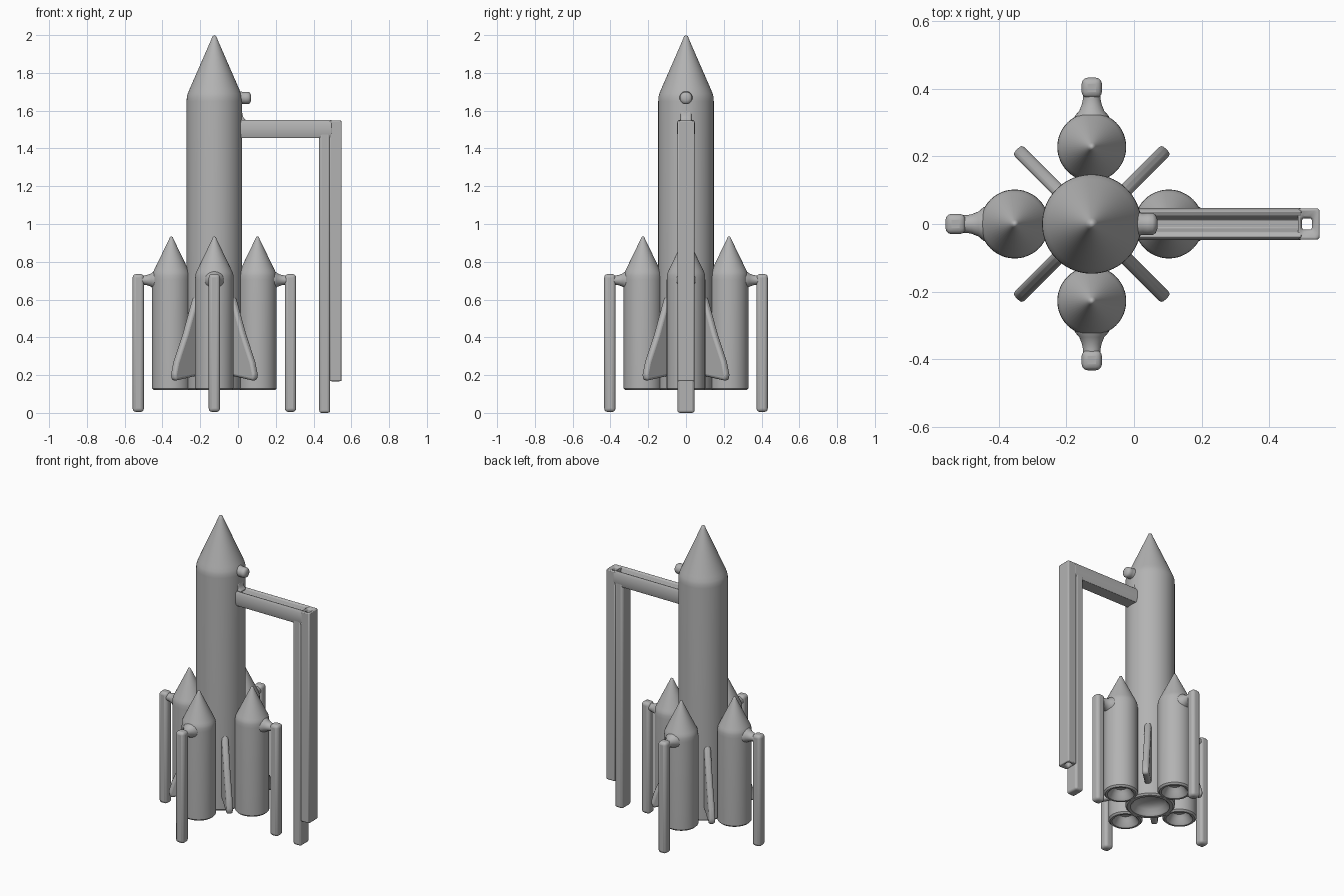
import bpy, bmesh, math
from mathutils import Matrix, Vector

if "Cube" in bpy.data.objects:
    bpy.data.objects.remove(bpy.data.objects["Cube"])

CX = -0.125  # rocket axis

# Mid-grey finish shared by every part
grey = bpy.data.materials.new("mid_grey")
grey.diffuse_color = (0.45, 0.45, 0.45, 1)
grey.use_nodes = True
grey.node_tree.nodes["Principled BSDF"].inputs["Base Color"].default_value = grey.diffuse_color


def finish(name, bm, bevel=0.0, segs=3, angle=40):
    bmesh.ops.remove_doubles(bm, verts=bm.verts, dist=1e-5)
    bmesh.ops.recalc_face_normals(bm, faces=bm.faces)
    me = bpy.data.meshes.new(name)
    bm.to_mesh(me)
    bm.free()
    me.materials.append(grey)
    ob = bpy.data.objects.new(name, me)
    bpy.context.collection.objects.link(ob)
    if bevel:
        m = ob.modifiers.new("bevel", 'BEVEL')
        m.width, m.segments, m.limit_method = bevel, segs, 'ANGLE'
    bpy.ops.object.select_all(action='DESELECT')
    ob.select_set(True)
    bpy.context.view_layer.objects.active = ob
    bpy.ops.object.shade_smooth_by_angle(angle=math.radians(angle))
    return ob


def lathe(name, profile, matrix, steps=48):
    """Spin an (r, z) profile around local z, then place it."""
    bm = bmesh.new()
    vs = [bm.verts.new((r, 0, z)) for r, z in profile]
    es = [bm.edges.new(p) for p in zip(vs, vs[1:])]
    bmesh.ops.spin(bm, geom=vs + es, cent=(0, 0, 0), axis=(0, 0, 1),
                   angle=math.tau, steps=steps, use_merge=True)
    bmesh.ops.transform(bm, matrix=matrix, verts=bm.verts)
    return finish(name, bm)


def prism(name, outline, vec, matrix=Matrix(), bevel=0.01):
    """Closed solid between an outline and its copy moved along a vector."""
    bm = bmesh.new()
    a = [bm.verts.new(p) for p in outline]
    b = [bm.verts.new(Vector(p) + Vector(vec)) for p in outline]
    bm.faces.new(a)
    bm.faces.new(b[::-1])
    for k in range(len(a)):
        n = (k + 1) % len(a)
        bm.faces.new((a[k], b[k], b[n], a[n]))
    bmesh.ops.transform(bm, matrix=matrix, verts=bm.verts)
    return finish(name, bm, bevel)


def rect(x0, x1, hy, z):
    return [(x0, -hy, z), (x1, -hy, z), (x1, hy, z), (x0, hy, z)]


def rocket_profile(r, base, shoulder, tip, wall):
    """Hollow engine recess, cylinder, softened shoulder and pointed nose."""
    h = tip - shoulder
    return [(0, base + 0.06), (r * 0.4, base + 0.055), (r - wall - 0.012, base + 0.035),
            (r - wall, base + 0.012), (r - wall + 0.012, base), (r - 0.01, base),
            (r, base + 0.01), (r, shoulder - 0.03), (r - 0.001, shoulder - 0.008),
            (r * 0.96, shoulder + h * 0.03), (r * 0.9, shoulder + h * 0.1),
            (r * 0.12, tip - h * 0.08), (r * 0.07, tip - h * 0.02), (0, tip)]


axis = Matrix.Translation((CX, 0, 0))
lay_x = Matrix.Rotation(math.pi / 2, 4, 'Y')

# Core stage
lathe("core_stage", rocket_profile(0.147, 0.12, 1.68, 2.0, 0.042), axis, 72)

# Side boosters, each with a landing strut on a short flared bracket
for i in range(4):
    turn = axis @ Matrix.Rotation(i * math.pi / 2, 4, 'Z')
    lathe(f"booster_{i}", rocket_profile(0.102, 0.12, 0.735, 0.935, 0.034),
          turn @ Matrix.Translation((0.228, 0, 0)))
    prism(f"strut_{i}", rect(0.373, 0.433, 0.03, 0.005), (0, 0, 0.73), turn, 0.018)
    lathe(f"strut_bracket_{i}",
          [(0, 0), (0.055, 0), (0.05, 0.02), (0.037, 0.035), (0.029, 0.055), (0.026, 0.07),
           (0.027, 0.1), (0, 0.1)],
          turn @ Matrix.Translation((0.30, 0, 0.703)) @ Matrix.Diagonal((1, 1, 0.95, 1)) @ lay_x, 24)

# Diagonal fins
fin = [(0.12, 0.64), (0.155, 0.60), (0.225, 0.42), (0.295, 0.27),
       (0.315, 0.20), (0.305, 0.17), (0.27, 0.175), (0.12, 0.20)]
for i in range(4):
    prism(f"fin_{i}", [(r, -0.02, z) for r, z in fin], (0, 0.04, 0),
          axis @ Matrix.Rotation(math.pi / 4 + i * math.pi / 2, 4, 'Z'), 0.014)

# Hatch knob below the nose
lathe("hatch_knob", [(0, 0), (0.04, 0), (0.032, 0.03), (0.033, 0.045), (0.033, 0.06),
                     (0.027, 0.069), (0.015, 0.074), (0, 0.075)],
      Matrix.Translation((-0.005, 0, 1.667)) @ lay_x, 24)

# Tower arm: beam with a shallow channel along its top, and a gusset at the rocket
arm = [(-0.04, 1.455), (0.04, 1.455), (0.047, 1.48), (0.047, 1.535), (0.038, 1.552),
       (0.024, 1.545), (0.012, 1.515), (-0.012, 1.515), (-0.024, 1.545),
       (-0.038, 1.552), (-0.047, 1.535), (-0.047, 1.48)]
prism("tower_arm", [(0, y, z) for y, z in arm], (0.495, 0, 0), bevel=0.003)
prism("arm_gusset", [(0, -0.03, 1.53), (0.045, -0.03, 1.545), (0.027, -0.03, 1.565),
                     (0.02, -0.03, 1.6), (0, -0.03, 1.6)], (0, 0.06, 0), bevel=0.01)

# Tower mast, standing on the ground
prism("tower_mast", rect(0.43, 0.488, 0.045, 0.0), (0, 0, 1.51), bevel=0.013)

# Outer duct of the tower: a hollow tube ending above the ground
bm = bmesh.new()
rings = []
for cx, hx, hy, z in [(0.517, 0.032, 0.046, 0.165), (0.517, 0.032, 0.046, 1.55),
                      (0.512, 0.015, 0.017, 1.54), (0.512, 0.015, 0.017, 0.175)]:
    rings.append([bm.verts.new((cx + sx * hx, sy * hy, z))
                  for sx, sy in ((-1, -1), (1, -1), (1, 1), (-1, 1))])
for a, b in zip(rings, rings[1:] + rings[:1]):
    for k in range(4):
        bm.faces.new((a[k], a[(k + 1) % 4], b[(k + 1) % 4], b[k]))
finish("tower_duct", bm, 0.012)
